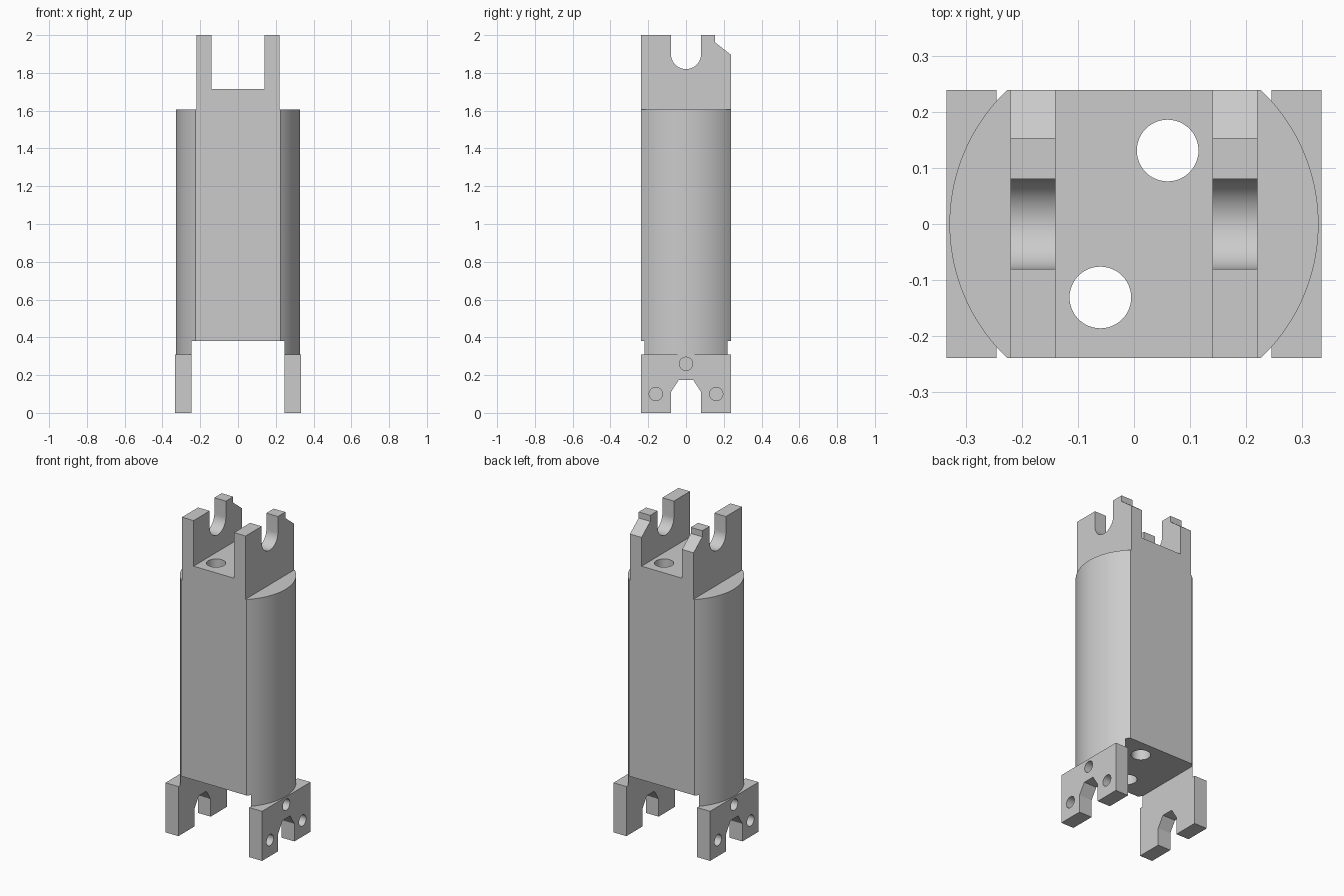
import bpy, bmesh, math

cube = bpy.data.objects.get("Cube")
if cube:
    bpy.data.objects.remove(cube, do_unlink=True)

grey = bpy.data.materials.new("plain grey")
grey.use_nodes = True
COLOUR = (0.6, 0.6, 0.6, 1)
grey.diffuse_color = COLOUR
grey.node_tree.nodes["Principled BSDF"].inputs["Base Color"].default_value = COLOUR


def prism(name, outline, low, high, axis):
    """Extrude a flat outline along axis x (outline is y, z) or z (outline is x, y)."""
    bm = bmesh.new()

    def place(p, h):
        return (h, p[0], p[1]) if axis == "x" else (p[0], p[1], h)
    face = bm.faces.new([bm.verts.new(place(p, low)) for p in outline])
    moved = bmesh.ops.extrude_face_region(bm, geom=[face])["geom"]
    shift = place((0, 0), high - low)
    bmesh.ops.translate(bm, vec=shift, verts=[v for v in moved if isinstance(v, bmesh.types.BMVert)])
    bmesh.ops.recalc_face_normals(bm, faces=bm.faces)
    mesh = bpy.data.meshes.new(name)
    bm.to_mesh(mesh)
    bm.free()
    mesh.materials.append(grey)
    obj = bpy.data.objects.new(name, mesh)
    bpy.context.collection.objects.link(obj)
    return obj


def arc(cx, cy, r, start, end, steps):
    angles = [start + (end - start) * i / steps for i in range(steps + 1)]
    return [(cx + r * math.cos(a), cy + r * math.sin(a)) for a in angles]


def circle(cx, cy, r, steps=48):
    return arc(cx, cy, r, 0, math.tau, steps)[:-1]


def rect(x, y0, y1):
    return [(-x, y0), (x, y0), (x, y1), (-x, y1)]


def combine(target, tool, operation):
    mod = target.modifiers.new(operation.lower(), "BOOLEAN")
    mod.operation = operation
    mod.solver = "EXACT"
    mod.object = tool
    bpy.context.view_layer.objects.active = target
    bpy.ops.object.modifier_apply(modifier=mod.name)
    bpy.data.objects.remove(tool, do_unlink=True)


def finish(obj):
    bpy.ops.object.select_all(action="DESELECT")
    obj.select_set(True)
    bpy.context.view_layer.objects.active = obj
    bpy.ops.object.shade_smooth_by_angle(angle=math.radians(25))


DEPTH = 0.239     # half depth of every part
RADIUS = 0.329    # round sides of the body
FOOT_IN, FOOT_OUT = 0.245, 0.334
FOOT_TOP, BODY_LOW, BODY_TOP = 0.31, 0.38, 1.605

# Body: cylinder with flat front and back
half = math.asin(DEPTH / RADIUS)
outline = arc(0, 0, RADIUS, -half, half, 48) + arc(0, 0, RADIUS, math.pi - half, math.pi + half, 48)
body = prism("body", outline, FOOT_TOP, BODY_TOP, "z")

# Space between the feet
combine(body, prism("gap_cutter", rect(0.3, 0.2, BODY_LOW), -FOOT_IN, FOOT_IN, "x"), "DIFFERENCE")

# Fork head: rounded slot and stepped chamfer at the back
SLOT, SLOT_Z = 0.08, 1.9
profile = [(-DEPTH, 1.5), (DEPTH, 1.5), (DEPTH, 1.895), (0.153, 1.962), (0.153, 2), (SLOT, 2)]
profile += arc(0, SLOT_Z, SLOT, 0, -math.pi, 32) + [(-SLOT, 2), (-DEPTH, 2)]
head = prism("head", profile, -0.22, 0.22, "x")
combine(head, prism("fork_cutter", rect(0.4, 1.715, 2.2), -0.14, 0.14, "x"), "DIFFERENCE")
combine(body, head, "UNION")

# Two lengthwise bores
for side in (-1, 1):
    bore = prism("bore_cutter", circle(0.06 * side, 0.131 * side, 0.055), 0.1, 2.2, "z")
    combine(body, bore, "DIFFERENCE")
finish(body)

# Feet: notched plates with blind holes on the outside
right_half = [(0.038, 0.175), (0.08, 0.11), (0.08, 0), (DEPTH, 0), (DEPTH, FOOT_TOP)]
foot_outline = right_half + [(-y, z) for y, z in reversed(right_half)]
for name, side in (("left_foot", 1), ("right_foot", -1)):
    foot = prism(name, foot_outline, side * FOOT_IN, side * FOOT_OUT, "x")
    for y, z in ((0, 0.26), (-0.16, 0.1), (0.16, 0.1)):
        hole = prism("hole_cutter", circle(y, z, 0.035, 32), side * 0.275, side * 0.4, "x")
        combine(foot, hole, "DIFFERENCE")
    finish(foot)
